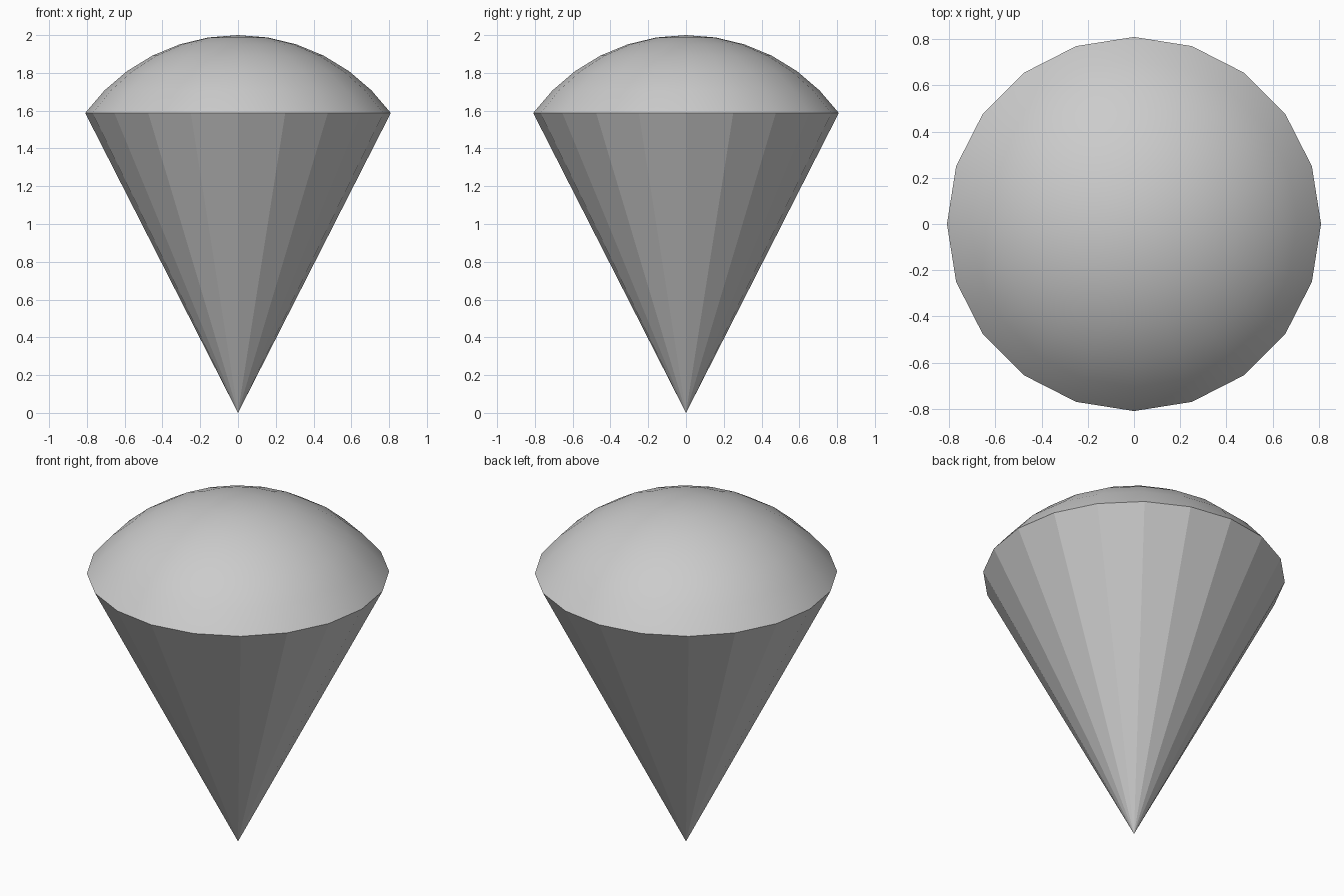
import bpy, bmesh
from math import sin, cos, pi, radians

if "Cube" in bpy.data.objects:
    bpy.data.objects.remove(bpy.data.objects["Cube"])

SIDES = 20
R = 1.0                      # dome sphere radius, centred at z = 1
STEP = radians(9)            # latitude step of the dome
RINGS = 6


def ring(bm, r, z):
    return [bm.verts.new((r * cos(2 * pi * i / SIDES), r * sin(2 * pi * i / SIDES), z))
            for i in range(SIDES)]


def lathe(name, tip_z, rings, smooth):
    """Fan from a tip point, then bands between successive rings."""
    bm = bmesh.new()
    tip = bm.verts.new((0, 0, tip_z))
    loops = [ring(bm, r, z) for r, z in rings]
    for i in range(SIDES):
        j = (i + 1) % SIDES
        bm.faces.new((tip, loops[0][i], loops[0][j]))
        for a, b in zip(loops, loops[1:]):
            bm.faces.new((a[i], b[i], b[j], a[j]))
    if tip_z == 0:           # the cone's fan faces downward
        bmesh.ops.reverse_faces(bm, faces=bm.faces[:])
    for f in bm.faces:
        f.smooth = smooth
    mesh = bpy.data.meshes.new(name)
    bm.to_mesh(mesh)
    bm.free()
    obj = bpy.data.objects.new(name, mesh)
    bpy.context.collection.objects.link(obj)
    return obj


# Smooth spherical cap
cap = [(R * sin(k * STEP), 1 + R * cos(k * STEP)) for k in range(1, RINGS + 1)]
lathe("dome", 1 + R, cap, True)

# Faceted cone hanging from the cap's rim to a point on the ground
lathe("cone", 0, [cap[-1]], False)
